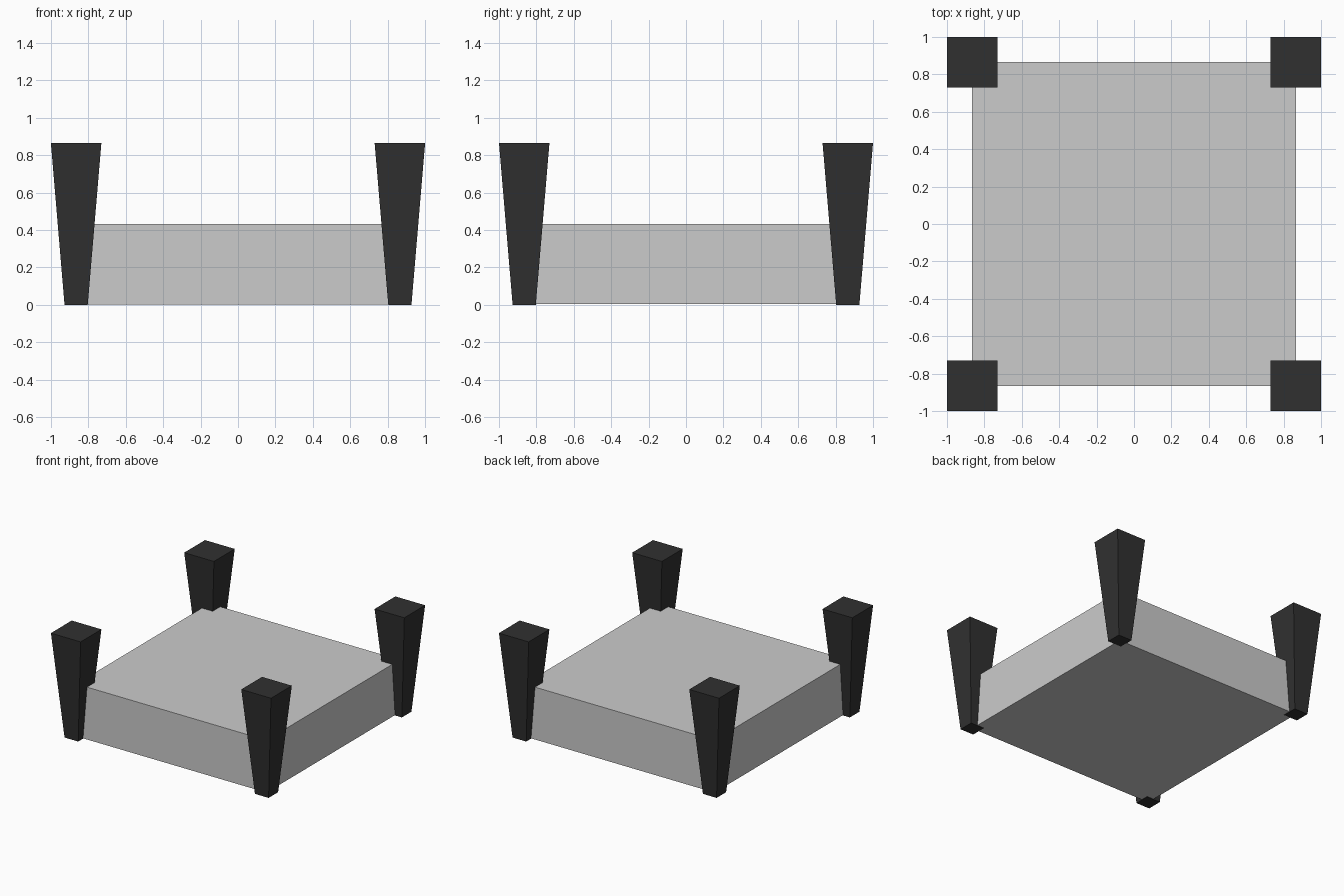
import bpy, bmesh

if "Cube" in bpy.data.objects:
    bpy.data.objects.remove(bpy.data.objects["Cube"])

dark = bpy.data.materials.new("dark")
dark.diffuse_color = (0.03, 0.03, 0.03, 1)
dark.use_nodes = True
dark.node_tree.nodes["Principled BSDF"].inputs["Base Color"].default_value = dark.diffuse_color


def tapered_box(name, x, y, z0, z1, half_bottom, half_top, mat=None):
    """Square box with separate bottom and top half-widths."""
    bm = bmesh.new()
    bmesh.ops.create_cube(bm, size=2)
    for v in bm.verts:
        top = v.co.z > 0
        h = half_top if top else half_bottom
        v.co = (x + v.co.x * h, y + v.co.y * h, z1 if top else z0)
    mesh = bpy.data.meshes.new(name)
    bm.to_mesh(mesh)
    bm.free()
    if mat:
        mesh.materials.append(mat)
    obj = bpy.data.objects.new(name, mesh)
    bpy.context.collection.objects.link(obj)
    return obj


# Central slab, its corners running into the posts
tapered_box("slab", 0, 0, 0.003, 0.433, 0.865, 0.865)

# Four posts, widening towards the top
for fb, y in (("front", -0.865), ("back", 0.865)):
    for lr, x in (("left", -0.865), ("right", 0.865)):
        tapered_box(f"{fb}_{lr}_post", x, y, 0, 0.866, 0.062, 0.135, dark)
